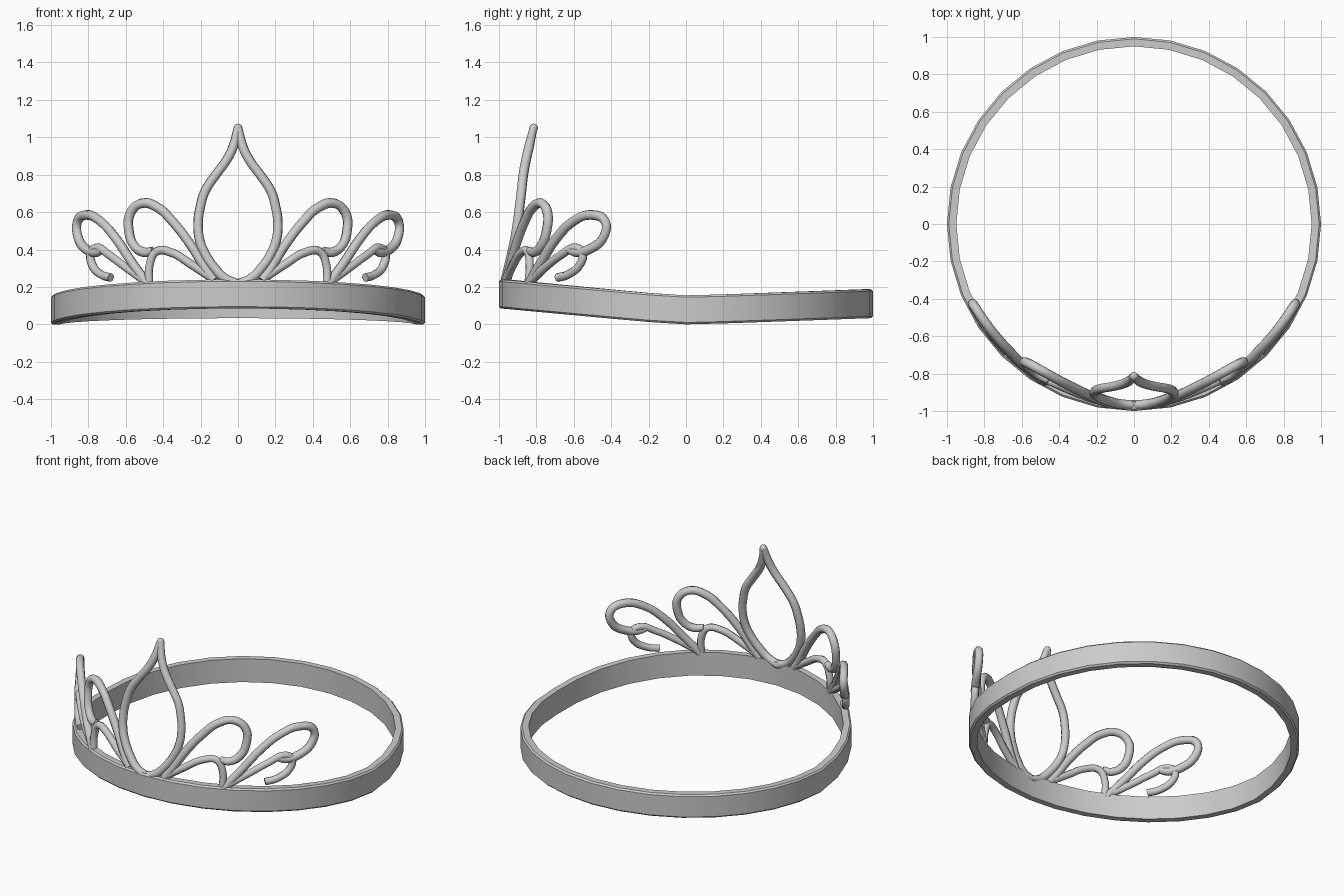
import bpy
import bmesh
from math import sin, cos, pi, asin, sqrt, hypot, radians

cube = bpy.data.objects.get("Cube")
if cube:
    bpy.data.objects.remove(cube)

metal = bpy.data.materials.new("silver_grey")
metal.use_nodes = True
GREY = (0.6, 0.6, 0.6, 1)
metal.diffuse_color = GREY
metal.node_tree.nodes["Principled BSDF"].inputs["Base Color"].default_value = GREY


def activate(obj):
    bpy.ops.object.select_all(action='DESELECT')
    obj.select_set(True)
    bpy.context.view_layer.objects.active = obj


def band_lift(y):
    """The band dips at the temples and rises to the front and back."""
    return (0.085 if y < 0 else 0.033) * (hypot(y, 0.08) - 0.08) / 0.923


def make_band(segments=32, height=0.155, inner=0.95, chamfer=0.01):
    profile = [(inner, 0), (1 - chamfer, 0), (1, chamfer),
               (1, height - chamfer), (1 - chamfer, height), (inner, height)]
    bm = bmesh.new()
    rings = []
    for i in range(segments):
        a = 2 * pi * i / segments
        rings.append([bm.verts.new((r * cos(a), r * sin(a), z + band_lift(sin(a))))
                      for r, z in profile])
    for i, ring in enumerate(rings):
        after = rings[(i + 1) % segments]
        for j in range(len(profile)):
            k = (j + 1) % len(profile)
            bm.faces.new((ring[j], after[j], after[k], ring[k]))
    bmesh.ops.recalc_face_normals(bm, faces=bm.faces)
    mesh = bpy.data.meshes.new("band")
    bm.to_mesh(mesh)
    bm.free()
    mesh.materials.append(metal)
    band = bpy.data.objects.new("band", mesh)
    bpy.context.collection.objects.link(band)
    activate(band)
    bpy.ops.object.shade_smooth_by_angle(angle=radians(30))


def on_crown(x, z):
    """Wrap a front-on point round the head, leaning inward most at the centre."""
    lean = max(0, 1 - abs(asin(x / 0.95)) / radians(75))
    h = max(0, z - 0.23)
    r = 0.968 - lean * (0.15 * h + 0.045 * h * h)
    return (x, -sqrt(r * r - x * x), z)


def wire(name, points, thickness, closed=False, tip=0.8):
    curve = bpy.data.curves.new(name, 'CURVE')
    curve.dimensions = '3D'
    curve.bevel_depth = thickness
    curve.bevel_resolution = 2
    curve.resolution_u = 5
    curve.use_fill_caps = True
    spline = curve.splines.new('BEZIER')
    spline.bezier_points.add(len(points) - 1)
    for bp, (x, z) in zip(spline.bezier_points, points):
        bp.co = on_crown(x, z)
        bp.handle_left_type = bp.handle_right_type = 'AUTO'
    spline.use_cyclic_u = closed
    if not closed:
        spline.bezier_points[-1].radius = tip
    curve.materials.append(metal)
    obj = bpy.data.objects.new(name, curve)
    bpy.context.collection.objects.link(obj)
    activate(obj)
    bpy.ops.object.convert(target='MESH')
    bpy.ops.object.shade_smooth_by_angle(angle=radians(50))


make_band()

# Half outlines of the ornament, from its foot on the band to its tip
leaf = [(0, 0.215), (0.07, 0.245), (0.125, 0.30), (0.173, 0.37), (0.205, 0.45),
        (0.213, 0.55), (0.203, 0.62), (0.177, 0.71), (0.118, 0.80),
        (0.06, 0.88), (0.026, 0.95), (0.003, 1.05)]
inner_loop = [(0.13, 0.235), (0.17, 0.29), (0.25, 0.42), (0.35, 0.55), (0.43, 0.625),
              (0.515, 0.647), (0.575, 0.595), (0.583, 0.50), (0.555, 0.42),
              (0.50, 0.385), (0.455, 0.395)]
inner_arch = [(0.13, 0.24), (0.25, 0.32), (0.36, 0.385), (0.435, 0.39),
              (0.472, 0.32), (0.475, 0.21)]
outer_loop = [(0.48, 0.21), (0.57, 0.335), (0.65, 0.455), (0.735, 0.55), (0.81, 0.585),
              (0.858, 0.55), (0.855, 0.465), (0.81, 0.40), (0.76, 0.385), (0.725, 0.40)]
outer_curl = [(0.49, 0.225), (0.60, 0.305), (0.695, 0.375), (0.755, 0.41),
              (0.787, 0.38), (0.78, 0.32), (0.73, 0.265), (0.68, 0.25)]

for side, s in (("left", 1), ("right", -1)):
    for part, path, thickness, tip in (
            ("centre_leaf", leaf, 0.026, 0.8),
            ("inner_loop", inner_loop, 0.026, 0.8),
            ("inner_arch", inner_arch, 0.023, 1),
            ("outer_loop", outer_loop, 0.026, 0.8),
            ("outer_curl", outer_curl, 0.023, 1)):
        wire(f"{side}_{part}", [(s * x, z) for x, z in path], thickness, tip=tip)

# Rounded finial closing the leaf
bpy.ops.mesh.primitive_uv_sphere_add(segments=12, ring_count=8, radius=0.023,
                                     location=on_crown(0, 1.05))
finial = bpy.context.object
finial.name = "leaf_finial"
finial.data.materials.append(metal)
bpy.ops.object.shade_smooth()
